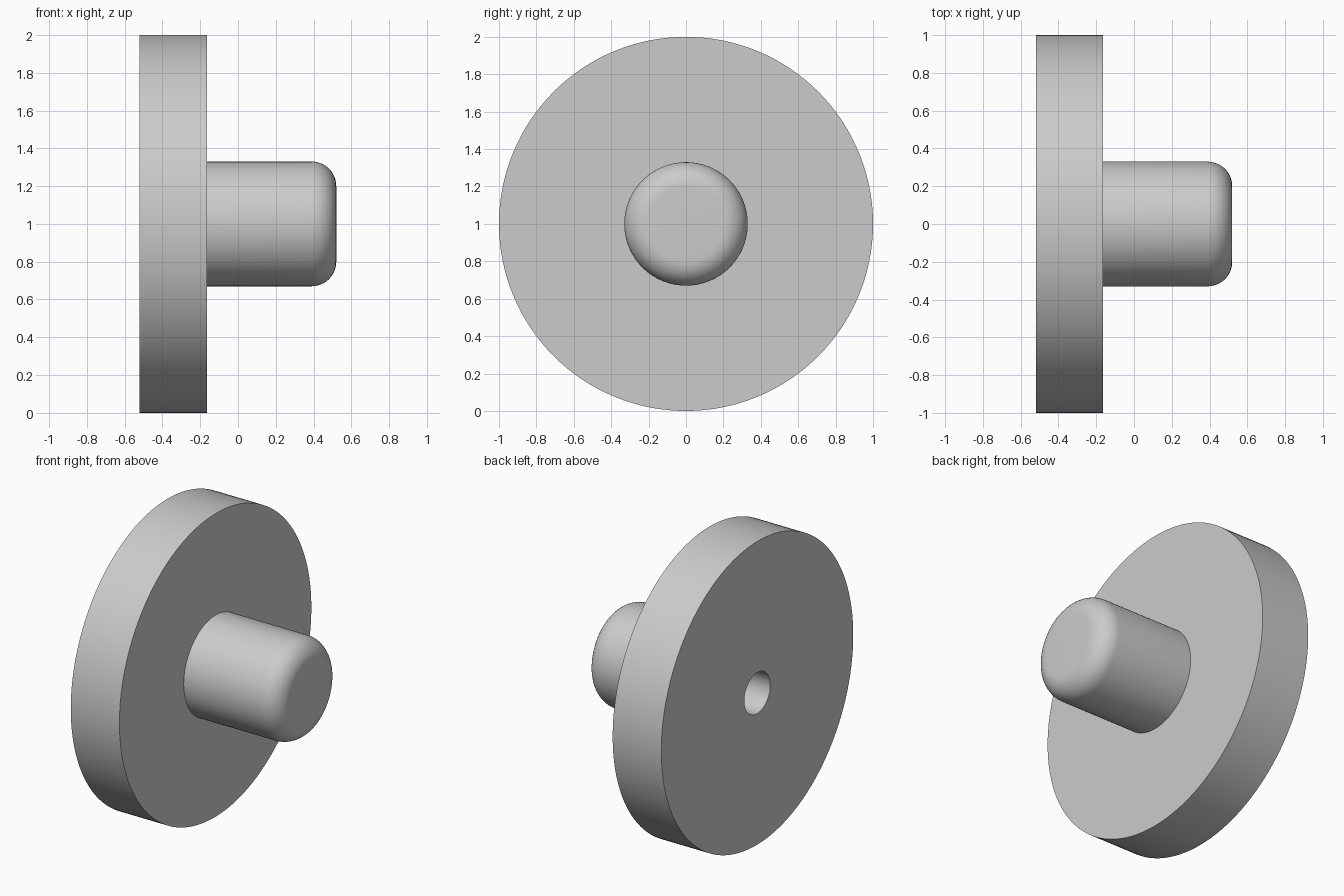
import bpy, bmesh, math
from mathutils import Matrix, Vector

cube = bpy.data.objects.get("Cube")
if cube:
    bpy.data.objects.remove(cube, do_unlink=True)

STEPS = 128
FLANGE_BACK, FLANGE_FRONT, TIP = -0.52, -0.165, 0.52
STEM_R, HOLE_R, FILLET = 0.33, 0.135, 0.13
HOLE_END = 0.1

grey = bpy.data.materials.new("plain grey")
grey.use_nodes = True
colour = (0.6, 0.6, 0.6, 1)
grey.diffuse_color = colour
grey.node_tree.nodes["Principled BSDF"].inputs["Base Color"].default_value = colour

# Half section (x, radius): blind hole, flange, stem, rounded tip
profile = [(HOLE_END, 0), (HOLE_END, HOLE_R), (FLANGE_BACK, HOLE_R),
           (FLANGE_BACK, 1), (FLANGE_FRONT, 1), (FLANGE_FRONT, STEM_R)]
for i in range(13):
    a = math.pi / 2 * i / 12
    profile.append((TIP - FILLET + FILLET * math.sin(a),
                    STEM_R - FILLET + FILLET * math.cos(a)))
profile.append((TIP, 0))

# Revolve the section about the x axis
bm = bmesh.new()
verts = [bm.verts.new((x, 0, r)) for x, r in profile]
edges = [bm.edges.new(pair) for pair in zip(verts, verts[1:])]
bmesh.ops.spin(bm, geom=verts + edges, cent=(0, 0, 0), axis=(1, 0, 0),
               angle=math.tau, steps=STEPS, use_merge=False)
bmesh.ops.remove_doubles(bm, verts=bm.verts, dist=0.0001)
bmesh.ops.recalc_face_normals(bm, faces=bm.faces)
bmesh.ops.translate(bm, verts=bm.verts, vec=(0, 0, 1))

mesh = bpy.data.meshes.new("flanged_stem")
bm.to_mesh(mesh)
bm.free()
mesh.materials.append(grey)
stem = bpy.data.objects.new("flanged_stem", mesh)
bpy.context.collection.objects.link(stem)

# Smooth round walls, crisp rims
bpy.ops.object.select_all(action="DESELECT")
stem.select_set(True)
bpy.context.view_layer.objects.active = stem
bpy.ops.object.shade_smooth_by_angle(angle=math.radians(30))
